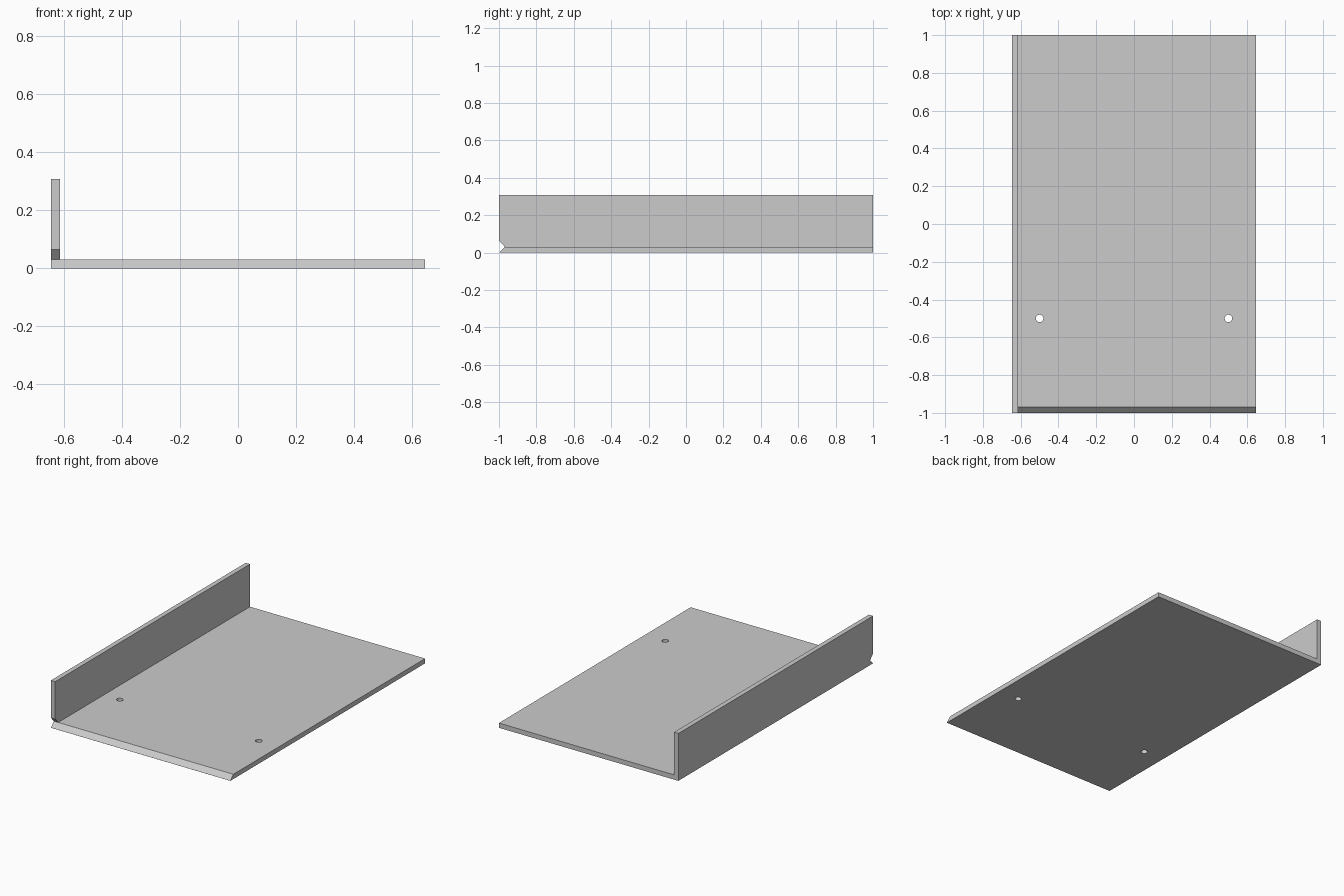
import bpy
import bmesh
from mathutils import Vector

if "Cube" in bpy.data.objects:
    bpy.data.objects.remove(bpy.data.objects["Cube"], do_unlink=True)

HALF_W, HALF_L = 0.645, 1.0
THICK, HEIGHT = 0.031, 0.308

grey = bpy.data.materials.new("light grey metal")
grey.use_nodes = True
colour = (0.6, 0.6, 0.6, 1)
grey.diffuse_color = colour
grey.node_tree.nodes["Principled BSDF"].inputs["Base Color"].default_value = colour


def prism(name, points, direction):
    """Extrude a closed outline along a direction into a solid object."""
    bm = bmesh.new()
    face = bm.faces.new([bm.verts.new(p) for p in points])
    result = bmesh.ops.extrude_face_region(bm, geom=[face], use_keep_orig=True)
    moved = [v for v in result["geom"] if isinstance(v, bmesh.types.BMVert)]
    bmesh.ops.translate(bm, verts=moved, vec=Vector(direction))
    bmesh.ops.recalc_face_normals(bm, faces=bm.faces)
    mesh = bpy.data.meshes.new(name)
    bm.to_mesh(mesh)
    bm.free()
    obj = bpy.data.objects.new(name, mesh)
    bpy.context.collection.objects.link(obj)
    mesh.materials.append(grey)
    return obj


def cut(target, cutter):
    """Subtract a hidden cutter from the target."""
    mod = target.modifiers.new(cutter.name, 'BOOLEAN')
    mod.operation = 'DIFFERENCE'
    mod.solver = 'EXACT'
    mod.object = cutter
    bpy.context.view_layer.objects.active = target
    bpy.ops.object.modifier_apply(modifier=mod.name)
    bpy.data.objects.remove(cutter, do_unlink=True)


# Flat plate with an upright flange along one long edge
inner = -HALF_W + THICK
profile = [(-HALF_W, 0), (HALF_W, 0), (HALF_W, THICK),
           (inner, THICK), (inner, HEIGHT), (-HALF_W, HEIGHT)]
bracket = prism("angle_plate", [(x, -HALF_L, z) for x, z in profile],
                (0, 2 * HALF_L, 0))

# V groove across the front: bevels the plate and notches the flange
reach = 0.15
tip = -HALF_L + THICK
groove = [(tip, THICK), (tip - reach, THICK - reach * 0.99),
          (tip - reach, THICK + reach * 1.1)]
cut(bracket, prism("groove_cutter", [(-1, y, z) for y, z in groove], (2, 0, 0)))

# Two mounting holes
for side in (-1, 1):
    bpy.ops.mesh.primitive_cylinder_add(vertices=32, radius=0.02, depth=0.2,
                                        location=(side * 0.5, -0.5, 0))
    drill = bpy.context.object
    drill.name = "hole_cutter"
    drill.data.materials.append(grey)
    cut(bracket, drill)

# Smooth hole walls, crisp edges elsewhere
bpy.ops.object.select_all(action='DESELECT')
bracket.select_set(True)
bpy.context.view_layer.objects.active = bracket
bpy.ops.object.shade_smooth_by_angle()
